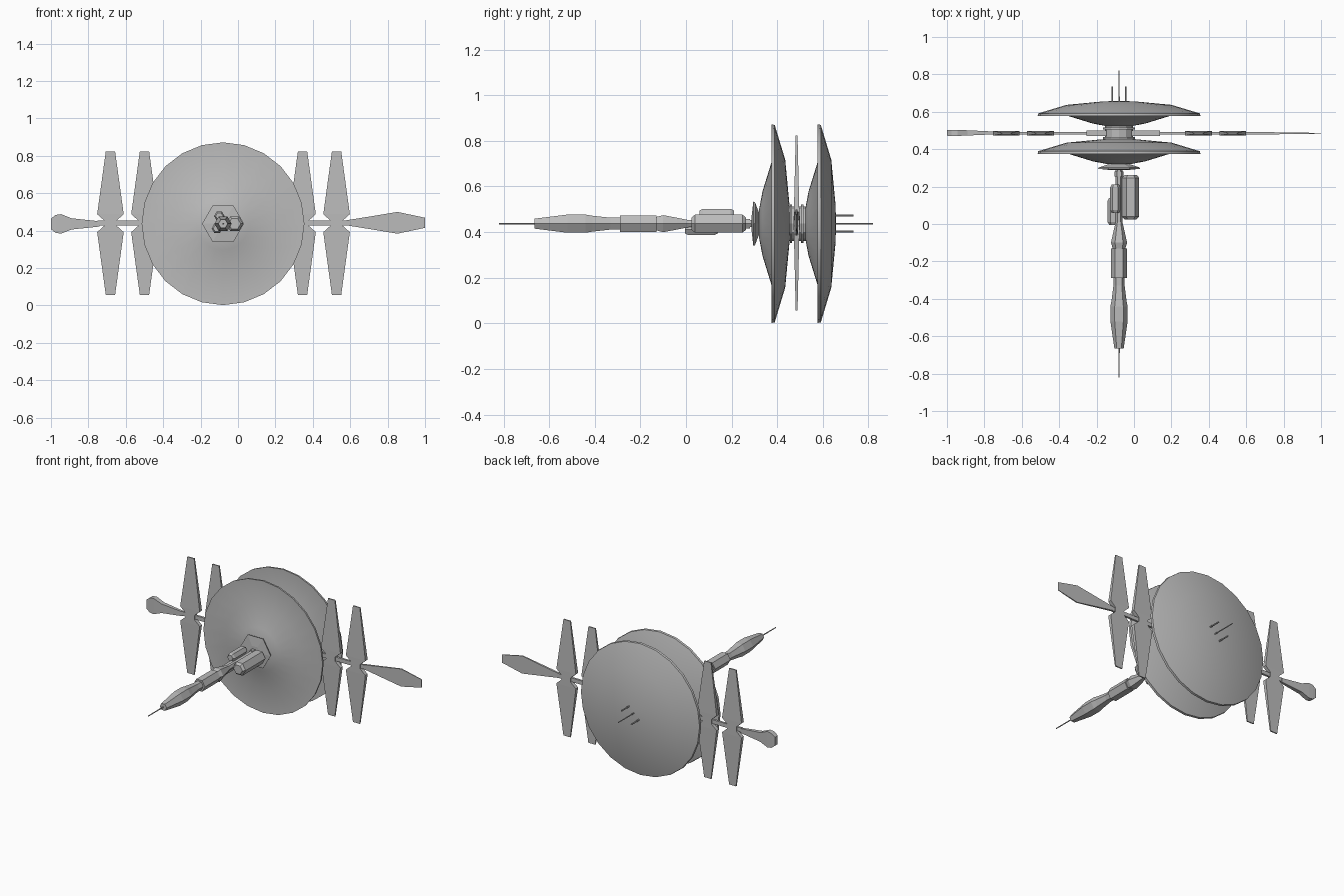
import bpy, bmesh, math

cube = bpy.data.objects.get("Cube")
if cube:
    bpy.data.objects.remove(cube)

CX, CZ, WING_Y = -0.08, 0.437, 0.485

hull = bpy.data.materials.new("hull_grey")
GREY = (0.5, 0.5, 0.5, 1)
hull.diffuse_color = GREY
hull.use_nodes = True
hull.node_tree.nodes["Principled BSDF"].inputs["Base Color"].default_value = GREY


def loft(name, axis, origin, stations, sides, phase=0.0):
    """Skin rings (position, half width, half depth) along an axis and cap the ends."""
    bm = bmesh.new()
    rings = []
    grow = math.sqrt(2) if sides == 4 else 1
    for t, a, b in stations:
        ring = []
        for i in range(sides):
            ang = phase + 2 * math.pi * i / sides
            u, v = a * grow * math.cos(ang), b * grow * math.sin(ang)
            p = {"x": (t, u, v), "y": (u, t, v), "z": (u, v, t)}[axis]
            ring.append(bm.verts.new([o + c for o, c in zip(origin, p)]))
        rings.append(ring)
    for low, high in zip(rings, rings[1:]):
        for i in range(sides):
            j = (i + 1) % sides
            bm.faces.new((low[i], low[j], high[j], high[i]))
    bm.faces.new(rings[0])
    bm.faces.new(rings[-1])
    bmesh.ops.recalc_face_normals(bm, faces=bm.faces)
    mesh = bpy.data.meshes.new(name)
    bm.to_mesh(mesh)
    bm.free()
    mesh.materials.append(hull)
    obj = bpy.data.objects.new(name, mesh)
    bpy.context.collection.objects.link(obj)
    return obj


def turned(name, profile, sides, x=CX, z=CZ, y=0.0):
    """Round or hexagonal part along y from (y, radius) pairs."""
    return loft(name, "y", (x, y, z), [(t, r, r) for t, r in profile], sides)


def bar(name, axis, origin, stations):
    return loft(name, axis, origin, stations, 4, math.pi / 4)


def smooth(obj):
    bpy.ops.object.select_all(action="DESELECT")
    obj.select_set(True)
    bpy.context.view_layer.objects.active = obj
    bpy.ops.object.shade_smooth_by_angle(angle=math.radians(25))


# Twin dishes: cone in front, flat ring, shallow domed back
dish = [(-0.055, 0.06), (-0.04, 0.14), (0, 0.27), (0, 0.435), (0.014, 0.433),
        (0.06, 0.28), (0.078, 0.09), (0.081, 0.01)]
for label, y in (("front_dish", 0.375), ("rear_dish", 0.577)):
    smooth(turned(label, dish, 24, y=y))

# Hub between the dishes
turned("hub", [(0.44, 0.075), (0.53, 0.075)], 12)
for label, y in (("front_flange", 0.455), ("rear_flange", 0.505)):
    turned(label, [(y, 0.085), (y + 0.01, 0.085)], 12)

# Small hexagonal collar
turned("collar", [(0.288, 0.04), (0.295, 0.112), (0.302, 0.11), (0.322, 0.05)], 6)

# Boom with neck, sleeve and tapered nose
turned("boom_neck", [(0, 0.018), (0.33, 0.018)], 6)
turned("boom_joint", [(0.255, 0.024), (0.28, 0.024)], 6)
turned("boom_body", [(-0.665, 0.025), (-0.52, 0.046), (-0.44, 0.046), (-0.41, 0.04),
                     (-0.33, 0.03), (-0.29, 0.03), (-0.29, 0.042), (-0.13, 0.042),
                     (-0.13, 0.034), (-0.1, 0.043), (-0.04, 0.03), (0.02, 0.016)], 6)
turned("nose_needle", [(-0.82, 0.003), (-0.66, 0.004)], 6)

# Pods strapped around the neck: x, z, start, end, radius
for label, x, z, start, end, r in (("large_pod", -0.018, 0.437, 0.025, 0.262, 0.046),
                                   ("upper_pod", -0.1, 0.478, 0.06, 0.21, 0.028),
                                   ("lower_pod", -0.112, 0.412, -0.005, 0.14, 0.029)):
    turned(label, [(start, r * 0.7), (start + 0.015, r), (end - 0.015, r), (end, r * 0.7)], 6, x, z)

# Rear antennas
turned("long_antenna", [(0.65, 0.004), (0.82, 0.003)], 6)
for label, side in (("left_antenna", 1), ("right_antenna", -1)):
    turned(label, [(0.64, 0.005), (0.735, 0.005)], 6, CX + side * 0.036, CZ + side * 0.035)

# Cross arm with a rounded paddle on one end and a blade on the other
arm = (0, WING_Y, 0.44)
bar("cross_arm", "x", arm, [(-0.75, 0.007, 0.013), (0.58, 0.007, 0.013)])
bar("right_arm_block", "x", arm, [(-0.254, 0.014, 0.03), (-0.1, 0.014, 0.03)])
bar("left_arm_block", "x", arm, [(-0.06, 0.014, 0.03), (0.14, 0.014, 0.03)])
bar("right_paddle", "x", (0, WING_Y + 0.002, 0.436),
    [(-1, 0.015, 0.028), (-0.975, 0.016, 0.048), (-0.945, 0.016, 0.052),
     (-0.89, 0.014, 0.03), (-0.74, 0.007, 0.014)])
bar("left_blade", "x", (0, WING_Y, 0.442),
    [(0.57, 0.007, 0.012), (0.72, 0.006, 0.036), (0.853, 0.004, 0.058), (1, 0.002, 0.027)])

# Paired panels pinched where they meet the arm
panel = [(-0.383, 0.025, 0.004), (-0.048, 0.071, 0.012), (-0.014, 0.033, 0.012)]
panel += [(-t, a, b) for t, a, b in reversed(panel)]
for label, x in (("right_outer_panel", -0.682), ("right_inner_panel", -0.5),
                 ("left_inner_panel", 0.345), ("left_outer_panel", 0.527)):
    bar(label, "z", (x, WING_Y, 0.44), panel)
